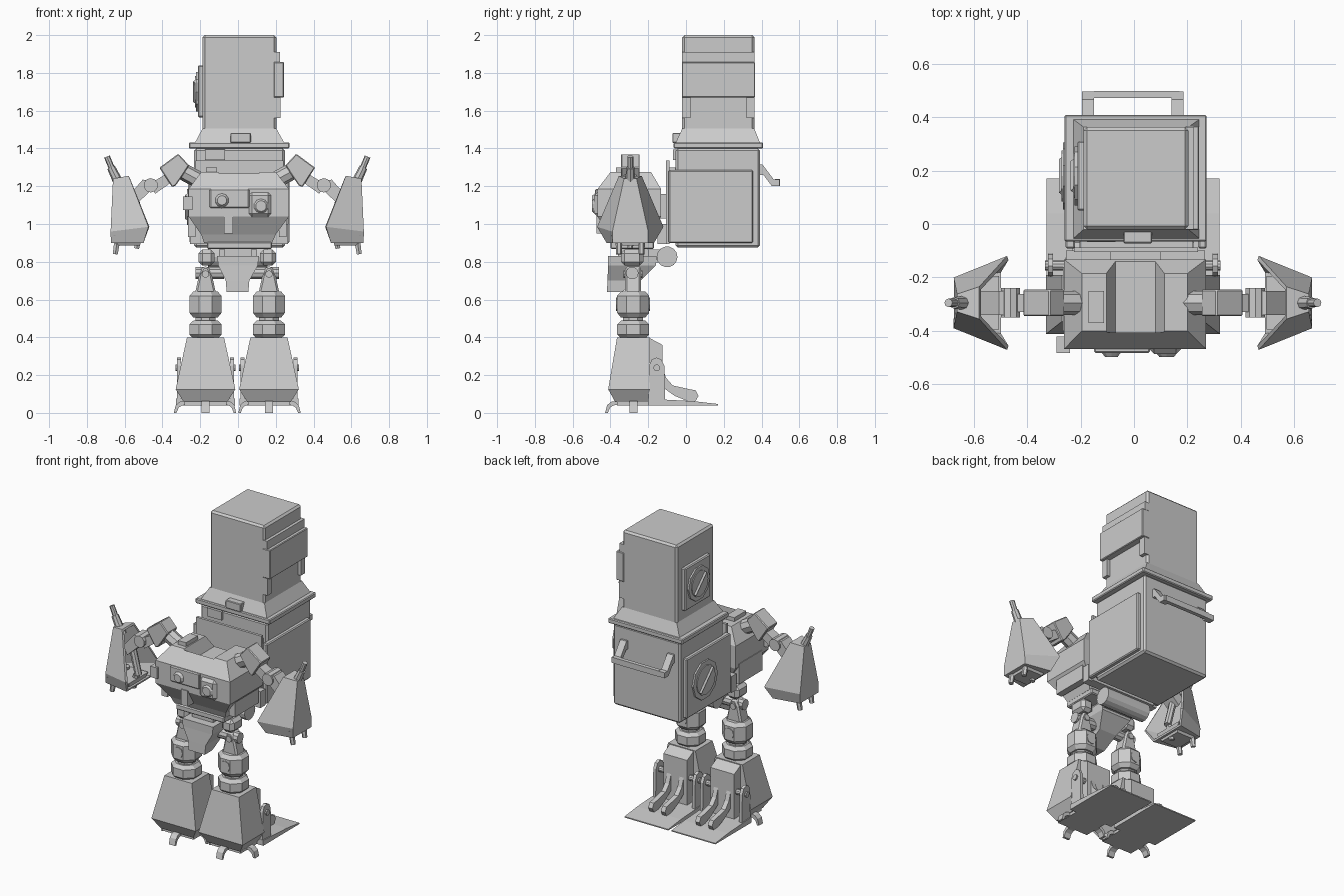
import bpy, bmesh, math
from mathutils import Vector

if "Cube" in bpy.data.objects:
    bpy.data.objects.remove(bpy.data.objects["Cube"])

CX = -0.004  # symmetry plane of the limbs


def finish(name, bm, mirror=False, bevel=0):
    bmesh.ops.recalc_face_normals(bm, faces=bm.faces)
    me = bpy.data.meshes.new(name)
    bm.to_mesh(me)
    bm.free()
    ob = bpy.data.objects.new(name, me)
    bpy.context.collection.objects.link(ob)
    if bevel:
        m = ob.modifiers.new("bevel", 'BEVEL')
        m.width, m.segments = bevel, 1
    if mirror:
        ob.location.x = CX
        ob.modifiers.new("mirror", 'MIRROR')
    return ob


def loft(name, rings, mirror=False, bevel=0, open_side=False):
    """Skin a stack of closed rings of 3D points."""
    bm = bmesh.new()
    vs = [[bm.verts.new(p) for p in r] for r in rings]
    n = len(rings[0])
    for a, b in zip(vs, vs[1:]):
        for i in range(n):
            j = (i + 1) % n
            bm.faces.new((a[i], a[j], b[j], b[i]))
    if not open_side:
        bm.faces.new(vs[0])
    bm.faces.new(vs[-1])
    return finish(name, bm, mirror, bevel)


def rect(x0, x1, y0, y1, z):
    return [(x0, y0, z), (x1, y0, z), (x1, y1, z), (x0, y1, z)]


def box(name, x0, x1, y0, y1, z0, z1, mirror=False, bevel=0):
    return loft(name, [rect(x0, x1, y0, y1, z0), rect(x0, x1, y0, y1, z1)], mirror, bevel)


def prism_x(name, pts, x0, x1, mirror=False, bevel=0):
    return loft(name, [[(x, y, z) for y, z in pts] for x in (x0, x1)], mirror, bevel)


def prism_y(name, pts, y0, y1, mirror=False, bevel=0):
    return loft(name, [[(x, y, z) for x, z in pts] for y in (y0, y1)], mirror, bevel)


def rod(name, p, q, r, n=12, r2=None, mirror=False):
    p, q = Vector(p), Vector(q)
    bm = bmesh.new()
    bmesh.ops.create_cone(bm, cap_ends=True, segments=n, radius1=r, radius2=r if r2 is None else r2,
                          depth=(q - p).length)
    rot = Vector((0, 0, 1)).rotation_difference(q - p).to_matrix().to_4x4()
    rot.translation = (p + q) / 2
    bm.transform(rot)
    return finish(name, bm, mirror)


def turned(name, cx, cy, prof, n=8, mirror=True):
    """Faceted upright turning from (radius, z) pairs."""
    ang = [2 * math.pi * (i + .5) / n for i in range(n)]
    return loft(name, [[(cx + r * math.cos(a), cy + r * math.sin(a), z) for a in ang]
                       for r, z in prof], mirror)


# ---- Furnace backpack
box("tank_lower", -.232, .248, -.055, .392, .875, 1.40, bevel=.012)
box("tank_collar", -.26, .272, -.065, .408, 1.40, 1.432, bevel=.005)
loft("tank_shoulder", [rect(-.228, .245, -.055, .392, 1.43), rect(-.188, .203, -.02, .362, 1.505)])
box("tank_upper", -.188, .203, -.02, .362, 1.48, 2.0, bevel=.012)
for s, x0, x1 in (("left", -.256, -.22), ("right", .24, .272)):
    box("side_panel_" + s, x0, x1, -.092, .355, .9, 1.285, bevel=.006)
box("upper_band", .19, .243, -.022, .366, 1.67, 1.857, bevel=.004)
box("upper_band_strip", .19, .222, -.02, .363, 1.857, 1.91)
for i, y in enumerate((-.02, .32)):
    box(f"band_leg_{i}", .19, .225, y, y + .043, 1.56, 1.67)
box("front_latch", -.04, .068, -.072, 0, 1.43, 1.482, bevel=.004)
box("front_tab", -.175, -.07, -.068, -.04, 1.34, 1.395)
box("front_plate", -.225, .24, -.105, -.088, .895, 1.335)
box("front_plate_spacer", -.2, .22, -.09, -.05, .92, 1.30)
box("upper_vent_panel", -.212, -.18, .05, .31, 1.565, 1.84, bevel=.006)
for s, x, z, r in (("upper", -.212, 1.70, .11), ("lower", -.256, 1.09, .125)):
    rod(s + "_vent_ring", (x + .02, .18, z), (x - .010, .18, z), r, 10)
    rod(s + "_vent_disc", (x, .18, z), (x - .015, .18, z), r * .76, 12)
    d = r * .5
    rod(s + "_vent_bar", (x - .012, .18 - d, z + d), (x - .012, .18 + d, z - d), .013, 4)
prism_x("handle_arm", [(.385, 1.315), (.405, 1.315), (.465, 1.235), (.495, 1.235),
                       (.495, 1.2), (.455, 1.2), (.41, 1.26), (.385, 1.26)], .145, .19, True)
box("handle_bar", -.15, .17, .472, .497, 1.2, 1.237)
box("back_connector", -.09, .1, -.15, -.09, 1.03, 1.16)

# ---- Torso with sunken top
torso = loft("torso", [rect(-.18, .18, -.39, -.19, .9), rect(-.195, .2, -.41, -.17, .945),
                       rect(-.262, .27, -.468, -.132, 1.04), rect(-.262, .27, -.468, -.132, 1.185),
                       rect(-.195, .2, -.40, -.185, 1.275)])
cut = prism_y("recess_cutter", [(-.07, 1.2), (.08, 1.2), (.125, 1.30), (-.115, 1.30)], -.405, -.1)
cut.hide_render = True
cut.hide_viewport = True
m = torso.modifiers.new("recess", 'BOOLEAN')
m.object, m.operation, m.solver = cut, 'DIFFERENCE', 'EXACT'
box("torso_top_block", -.17, -.112, -.37, -.25, 1.25, 1.30)
box("chest_panel", -.15, .06, -.482, -.44, 1.085, 1.185, bevel=.006)
box("chest_lens_box", .055, .178, -.486, -.44, 1.035, 1.17, bevel=.02)
for i, (x, z, r) in enumerate(((-.085, 1.125, .042), (.122, 1.095, .048))):
    rod(f"chest_lens_{i}", (x, -.475, z), (x, -.497, z), r, 10, r * .6)
box("chest_keel", -.075, -.027, -.474, -.38, .95, 1.05)
box("side_lug", -.29, -.24, -.482, -.42, 1.075, 1.145)
box("waist_upper", -.255, .265, -.15, -.1, .895, 1.0)
box("hip_side_skirt", .22, .262, -.4, -.16, .93, 1.06, True)

# ---- Pelvis
box("waist_plate", -.165, .18, -.40, -.17, .868, .905, bevel=.006)
loft("pelvis", [rect(-.06, .055, -.418, -.34, .64), rect(-.065, .06, -.416, -.24, .70),
                rect(-.105, .105, -.412, -.16, .78), rect(-.11, .11, -.412, -.155, .83)])
box("pelvis_neck", -.075, .075, -.36, -.2, .82, .88)
rod("rear_canister", (-.16, -.10, .826), (.155, -.10, .826), .055, 14)
box("canister_mount", -.1, .1, -.2, -.1, .795, .865)
box("hip_block", .12, .205, -.345, -.225, .78, .865, True, .02)
rod("hip_axle", (.07, -.285, .74), (.22, -.285, .74), .034, 10, mirror=True)

# ---- Legs
LX, LY = .168, -.28
prism_y("leg_knuckle", [(.112, .63), (.224, .63), (.20, .74), (.182, .775), (.154, .775), (.136, .74)],
        LY - .042, LY + .042, True, .01)
rod("knuckle_pin", (LX, LY - .05, .735), (LX, LY + .05, .735), .02, 8, mirror=True)
turned("leg_upper_drum", LX, LY, [(.07, .505), (.092, .53), (.092, .62), (.07, .642)])
rod("thigh_cap", (LX, LY - .09, .575), (LX, LY + .09, .575), .035, 8, mirror=True)
turned("leg_neck", LX, LY, [(.058, .36), (.058, .52)])
turned("leg_lower_drum", LX, LY, [(.07, .395), (.092, .415), (.092, .468), (.07, .488)])

# ---- Feet
def fring(h, y0, y1, z):
    return rect(LX - h, LX + h, y0, y1, z)


loft("foot_shell", [fring(.115, -.375, -.19, .058), fring(.158, -.412, -.19, .125),
                    fring(.098, -.365, -.19, .40)], True)
prism_x("foot_rear", [(-.2, .05), (-.2, .40), (-.125, .36), (-.125, .05)], LX - .085, LX + .085, True)
prism_x("heel_plate", [(-.2, .04), (.17, .04), (.17, .047), (.04, .062), (-.2, .075)],
        LX - .156, LX + .156, True)
for i, x in enumerate((LX - .15, LX + .13)):
    prism_x(f"heel_ear_{i}", [(-.198, .05), (-.195, .25), (-.182, .282), (-.157, .293), (-.13, .282),
                              (-.115, .25), (-.11, .06)], x, x + .02, True)
rod("heel_axle", (LX - .16, -.155, .238), (LX + .16, -.155, .238), .018, 10, mirror=True)
for i, x in enumerate((LX - .06, LX + .03)):
    prism_x(f"heel_lever_{i}", [(-.18, .25), (-.155, .272), (-.128, .25), (-.105, .185), (-.07, .145),
                                (.02, .125), (.05, .12), (.066, .09), (.05, .062), (.02, .058),
                                (-.06, .09), (-.13, .14)], x, x + .03, True)
claw = [(.0, .065), (.03, .058), (.05, .04), (.06, 0), (.046, 0), (.034, .028), (.015, .04), (-.01, .042)]
prism_x("toe_front", [(-.368 - a, b) for a, b in claw], LX - .022, LX + .022, True)
prism_y("toe_outer", [(LX + .108 + a, b) for a, b in claw], -.3, -.258, True)
prism_y("toe_inner", [(LX - .108 - a * .9, b) for a, b in claw], -.3, -.258, True)
box("sole", LX - .11, LX + .11, -.365, -.19, .04, .062, True)

# ---- Arms
AY = -.295
rod("shoulder_joint", (.19, AY, 1.225), (.30, AY, 1.285), .045, 8, mirror=True)
prism_y("shoulder_block", [(.255, 1.31), (.312, 1.372), (.412, 1.298), (.345, 1.195), (.325, 1.205),
                           (.29, 1.255)], AY - .05, AY + .05, True, .005)
prism_y("upper_arm", [(.36, 1.275), (.46, 1.215), (.435, 1.16), (.335, 1.23)],
        AY - .034, AY + .034, True)
rod("elbow_drum", (.458, AY - .055, 1.205), (.458, AY + .055, 1.205), .038, 10, mirror=True)
prism_y("forearm", [(.44, 1.225), (.50, 1.235), (.575, 1.15), (.55, 1.09), (.47, 1.165)],
        AY - .045, AY + .045, True)
rod("forearm_piston", (.55, AY, 1.16), (.50, AY, .96), .022, 8, mirror=True)

# Hand shield: open toward the body
hand = loft("hand_shield", [
    [(.572, AY - .055, 1.25), (.572, AY + .055, 1.25), (.468, AY + .168, .985), (.495, AY + .12, .905),
     (.495, AY - .12, .905), (.468, AY - .168, .985)],
    [(.652, AY - .03, 1.235), (.652, AY + .03, 1.235), (.664, AY + .09, .96), (.664, AY + .09, .905),
     (.664, AY - .09, .905), (.664, AY - .09, .96)]], True, open_side=True)
s = hand.modifiers.new("shell", 'SOLIDIFY')
s.thickness, s.offset = .016, 0
rod("hand_spike_base", (.615, AY, 1.19), (.668, AY, 1.30), .028, 8, .022, mirror=True)
rod("hand_spike_tip", (.66, AY, 1.285), (.69, AY, 1.357), .016, 8, mirror=True)
for i, (x, y) in enumerate(((.628, AY - .06), (.628, AY + .06), (.515, AY))):
    rod(f"finger_{i}", (x, y, .96), (x + .018, y, .84 if x > .6 else .87), .02, 6, .015, mirror=True)
loft("hand_palm", [rect(.515, .64, AY - .07, AY + .07, .885), rect(.50, .655, AY - .1, AY + .1, .94)], True)
